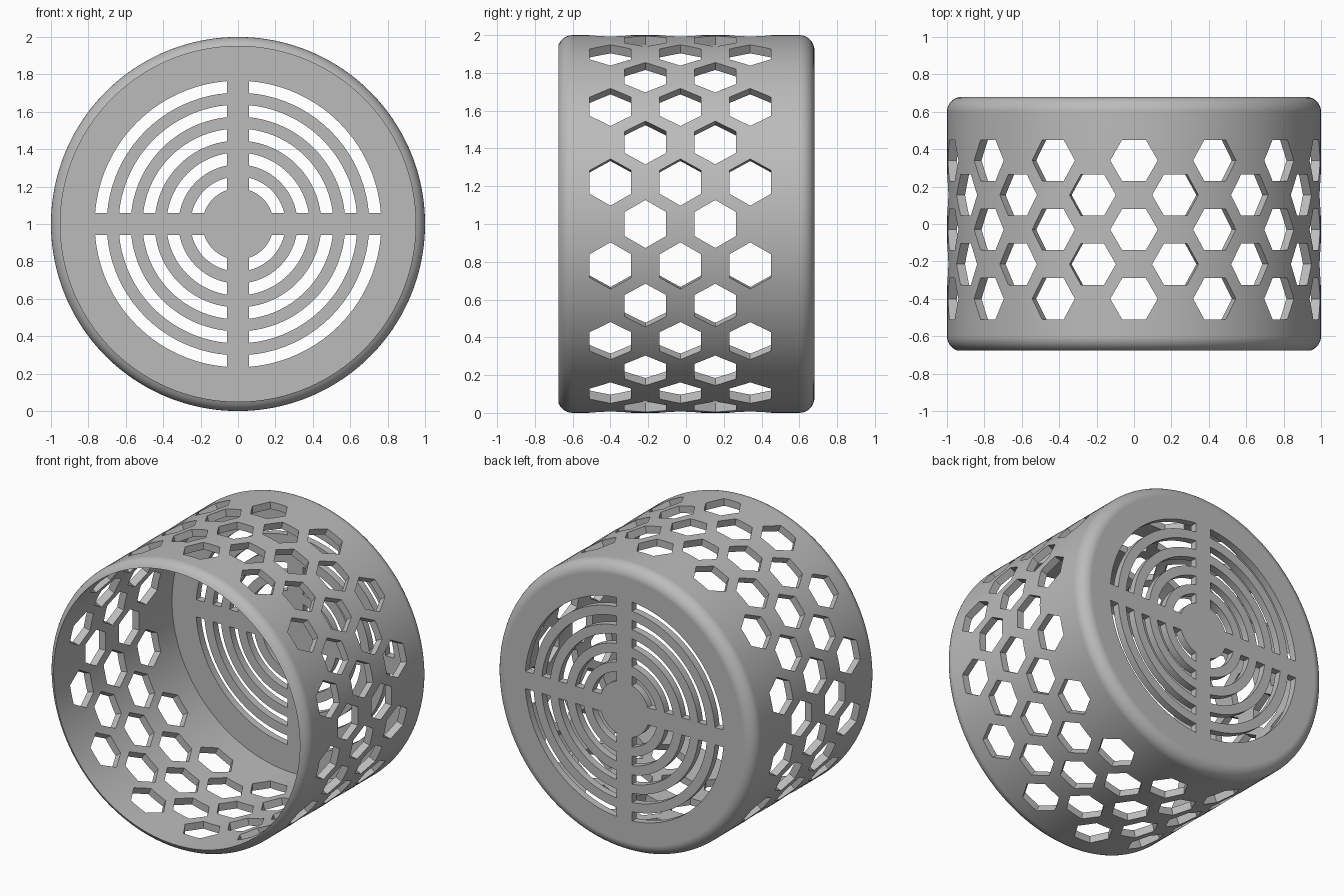
import bpy, bmesh
from math import sin, cos, pi, asin, radians
from mathutils import Vector, Matrix

default = bpy.data.objects.get("Cube")
if default:
    bpy.data.objects.remove(default, do_unlink=True)

HALF = 0.68        # half depth along y
WALL = 0.05
FILLET = 0.08
COLUMNS = 28       # columns of hexagons round the side
SEGMENTS = COLUMNS * 6
CENTRE = Vector((0, 0, 1))

grey = bpy.data.materials.new("plain grey")
grey.use_nodes = True
colour = (0.5, 0.5, 0.5, 1)
grey.diffuse_color = colour
grey.node_tree.nodes["Principled BSDF"].inputs["Base Color"].default_value = colour


def make_object(name, bm):
    bmesh.ops.recalc_face_normals(bm, faces=bm.faces)
    mesh = bpy.data.meshes.new(name)
    bm.to_mesh(mesh)
    bm.free()
    mesh.materials.append(grey)
    obj = bpy.data.objects.new(name, mesh)
    bpy.context.collection.objects.link(obj)
    return obj


def prism(bm, start, end):
    """Closed solid between two matching outlines."""
    a = [bm.verts.new(p) for p in start]
    b = [bm.verts.new(p) for p in end]
    bm.faces.new(a)
    bm.faces.new(b[::-1])
    for i in range(len(a)):
        j = (i + 1) % len(a)
        bm.faces.new((a[j], a[i], b[i], b[j]))


# Cup: a (radius, y) profile revolved about the y axis
def fillet(side):
    return [(1 - FILLET + FILLET * cos(t), side * (HALF - FILLET + FILLET * sin(t)))
            for t in (i * pi / 16 for i in range(9))]


inner = 1 - WALL
front = [p for p in fillet(-1) if p[0] > inner + 0.005]
profile = ([(0, HALF)] + fillet(1)[::-1] + front
           + [(inner, -HALF + 0.005), (inner, HALF - WALL), (0, HALF - WALL)])
bm = bmesh.new()
verts = [bm.verts.new((r, y, 0)) for r, y in profile]
edges = [bm.edges.new(pair) for pair in zip(verts, verts[1:])]
bmesh.ops.spin(bm, geom=verts + edges, cent=(0, 0, 0), axis=(0, 1, 0),
               angle=2 * pi, steps=SEGMENTS)
bmesh.ops.remove_doubles(bm, verts=bm.verts, dist=0.0005)
# Merge the flat fans of the closed end into single discs
flat = [e for e in bm.edges if len(e.link_faces) == 2
        and min(Vector(v.co.xz).length for v in e.verts) < 0.001]
bmesh.ops.dissolve_edges(bm, edges=flat, use_verts=True)
loose = [v for v in bm.verts if not v.link_faces]
bmesh.ops.delete(bm, geom=loose, context='VERTS')
bmesh.ops.translate(bm, verts=bm.verts, vec=CENTRE)
cup = make_object("perforated_cup", bm)

# Cutters: staggered hexagons, three and two per column
bm = bmesh.new()
for k in range(COLUMNS):
    turn = Matrix.Translation(CENTRE) @ Matrix.Rotation(-2 * pi * k / COLUMNS, 4, 'Y')
    rows = (-0.4, -0.03, 0.34) if k % 2 else (-0.215, 0.155)
    for y in rows:
        outline = [(y + 0.127 * sin(i * pi / 3), 0.127 * cos(i * pi / 3)) for i in range(6)]
        prism(bm, *[[turn @ Vector((r, u, v)) for u, v in outline] for r in (0.85, 1.1)])

# Cutters: five concentric slots per quadrant, split by a cross
BAR = 0.06


def arc(radius):
    gap = asin(BAR / radius)
    return [(radius * cos(t), radius * sin(t))
            for t in (gap + (pi / 2 - 2 * gap) * i / 20 for i in range(21))]


for quadrant in range(4):
    turn = Matrix.Translation(CENTRE) @ Matrix.Rotation(quadrant * pi / 2, 4, 'Y')
    for ring in range(5):
        r = 0.19 + 0.128 * ring
        outline = arc(r + 0.064) + arc(r)[::-1]
        prism(bm, *[[turn @ Vector((x, y, z)) for x, z in outline]
                    for y in (HALF - 0.2, HALF + 0.1)])
cutter = make_object("hole_cutter", bm)
cutter.hide_render = True

# Cut the holes, then tidy the shading
cut = cup.modifiers.new("holes", 'BOOLEAN')
cut.operation = 'DIFFERENCE'
cut.solver = 'EXACT'
cut.object = cutter
bpy.ops.object.select_all(action='DESELECT')
bpy.context.view_layer.objects.active = cup
cup.select_set(True)
bpy.ops.object.modifier_apply(modifier=cut.name)
bpy.data.objects.remove(cutter, do_unlink=True)
bpy.ops.object.shade_smooth_by_angle(angle=radians(30))
normals = cup.modifiers.new("even_shading", 'WEIGHTED_NORMAL')
normals.keep_sharp = True
